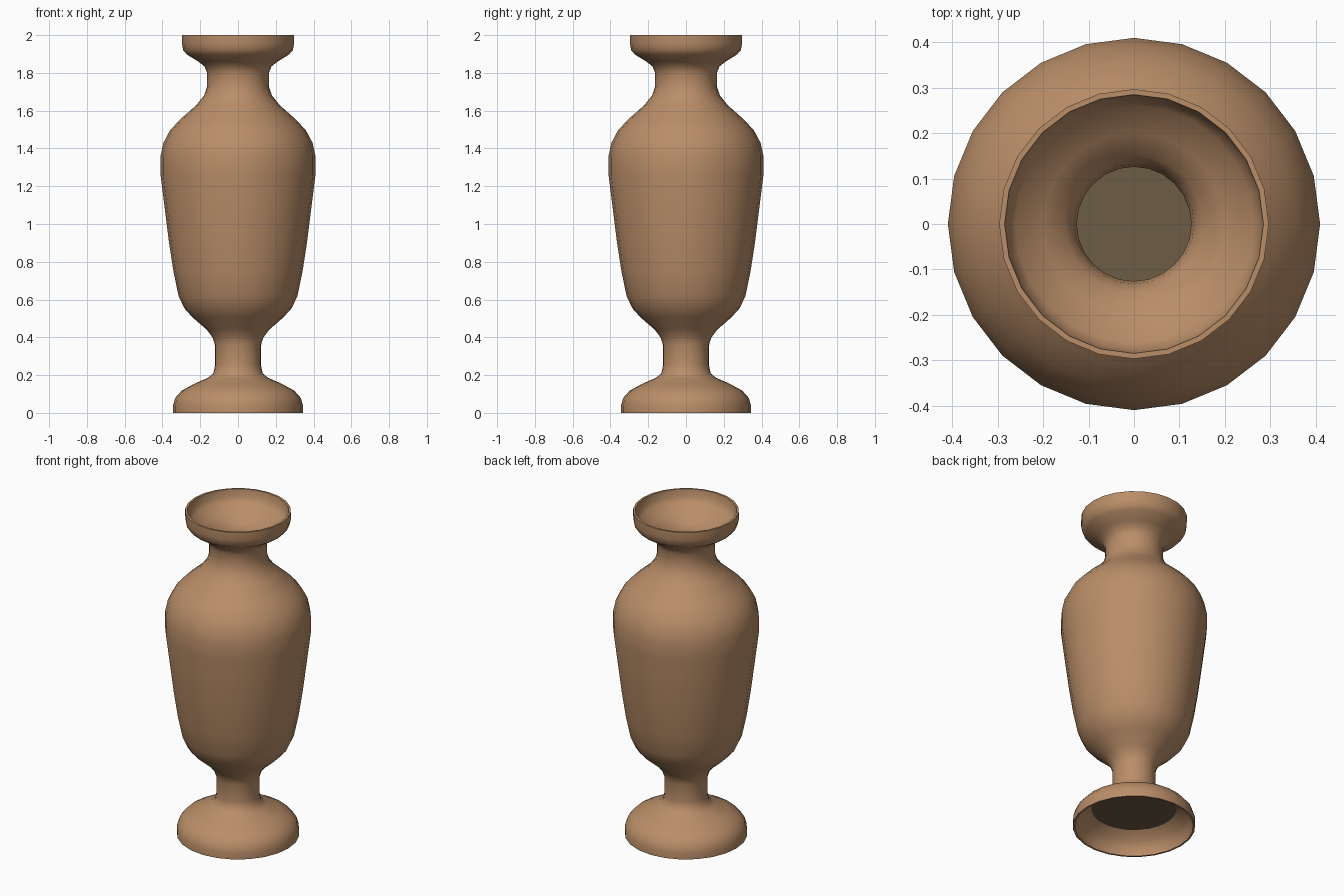
import bpy, bmesh, math

if "Cube" in bpy.data.objects:
    bpy.data.objects.remove(bpy.data.objects["Cube"], do_unlink=True)

SIDES = 24


def material(name, rgb):
    m = bpy.data.materials.new(name)
    m.use_nodes = True
    m.diffuse_color = (*rgb, 1)
    m.node_tree.nodes["Principled BSDF"].inputs["Base Color"].default_value = (*rgb, 1)
    m.roughness = 0.8
    return m


def lathe(name, profile, mat):
    """Spin a list of (radius, height) points around the z axis."""
    bm = bmesh.new()
    rings = []
    for r, z in profile:
        count = SIDES if r > 0 else 1
        angles = [math.tau * i / SIDES for i in range(count)]
        rings.append([bm.verts.new((r * math.cos(a), r * math.sin(a), z)) for a in angles])
    for low, high in zip(rings, rings[1:]):
        for i in range(SIDES):
            j = (i + 1) % SIDES
            quad = [low[i % len(low)], low[j % len(low)],
                    high[j % len(high)], high[i % len(high)]]
            bm.faces.new(list(dict.fromkeys(quad)))
    mesh = bpy.data.meshes.new(name)
    bm.to_mesh(mesh)
    bm.free()
    obj = bpy.data.objects.new(name, mesh)
    bpy.context.collection.objects.link(obj)
    mesh.materials.append(mat)
    bpy.ops.object.select_all(action="DESELECT")
    obj.select_set(True)
    bpy.context.view_layer.objects.active = obj
    bpy.ops.object.shade_smooth_by_angle(angle=math.radians(50))
    return obj


clay = material("terracotta", (0.49, 0.27, 0.14))
dark = material("dark olive", (0.15, 0.107, 0.058))

# Profile sections, running from under the foot, up the outside, down the inside
foot_hollow = [(0.24, 0.115), (0.295, 0.08), (0.325, 0.04), (0.333, 0)]
foot = [(0.344, 0), (0.344, 0.04), (0.332, 0.08), (0.298, 0.118),
        (0.23, 0.155), (0.16, 0.185), (0.13, 0.21)]
stem = [(0.122, 0.25), (0.122, 0.36), (0.135, 0.4), (0.165, 0.44)]
belly = [(0.24, 0.505), (0.285, 0.555), (0.315, 0.62), (0.342, 0.75), (0.365, 0.9),
         (0.41, 1.26), (0.41, 1.36), (0.395, 1.43), (0.36, 1.495), (0.31, 1.55)]
neck = [(0.22, 1.63), (0.18, 1.68), (0.163, 1.73), (0.163, 1.8), (0.178, 1.835)]
mouth = [(0.21, 1.86), (0.27, 1.897), (0.29, 1.92), (0.297, 1.955), (0.297, 2)]
mouth_inside = [(0.285, 2), (0.28, 1.955), (0.262, 1.925), (0.2, 1.885),
                (0.152, 1.85), (0.132, 1.81), (0.126, 1.77), (0.13, 1.72)]
cavity = [(0.2, 1.61), (0.3, 1.52), (0.37, 1.42), (0.38, 1.27),
          (0.33, 0.86), (0.285, 0.62), (0.22, 0.53)]

lathe("vase_body", foot_hollow + foot + stem + belly + neck
      + mouth + mouth_inside + cavity, clay)

# Dark floor inside the vase and ceiling inside the foot
lathe("vase_floor", [(0.22, 0.53), (0, 0.53)], dark)
lathe("foot_ceiling", [(0, 0.115), (0.24, 0.115)], dark)
